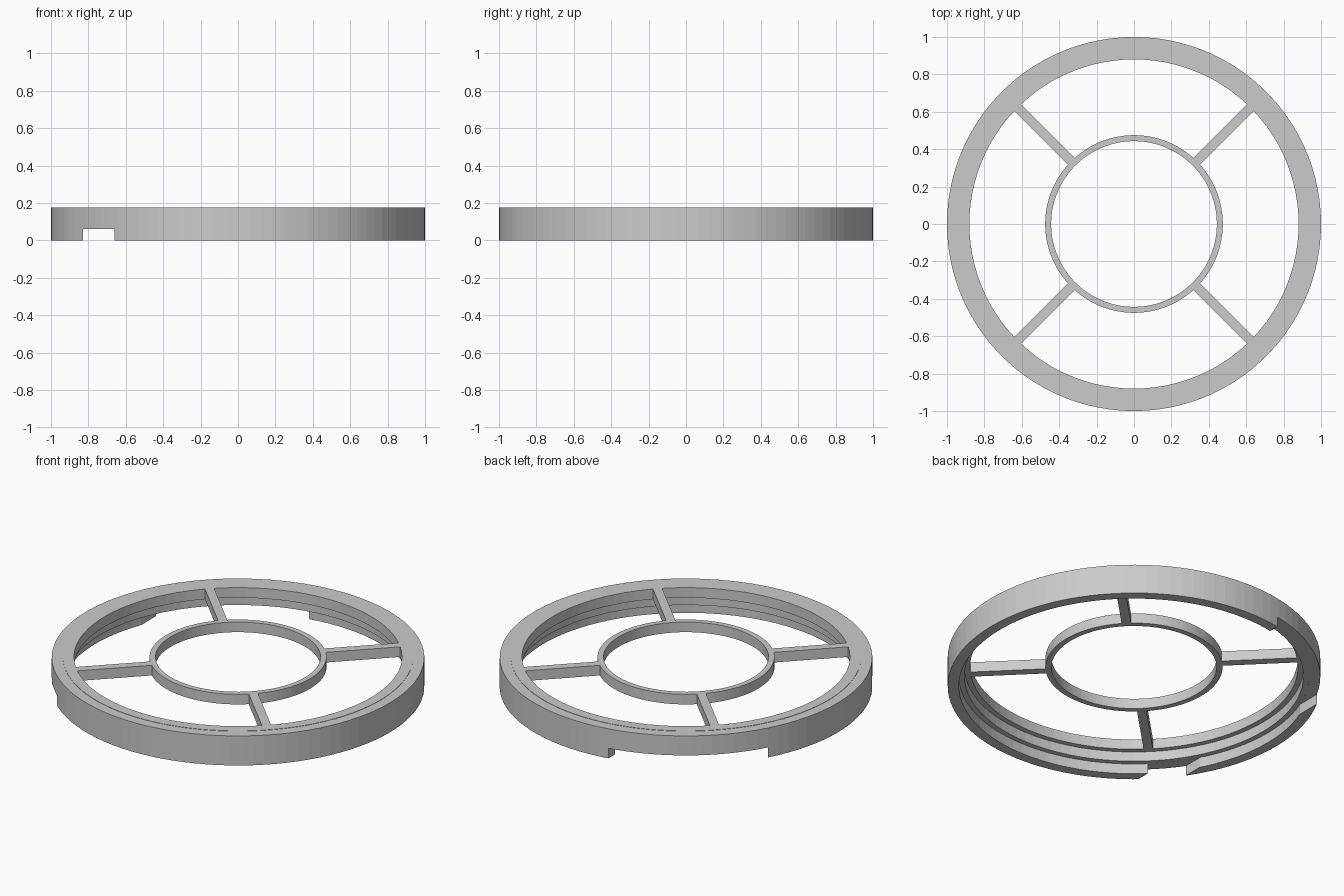
import bpy, bmesh, math
from mathutils import Matrix, Vector

cube = bpy.data.objects.get("Cube")
if cube:
    bpy.data.objects.remove(cube, do_unlink=True)

SEGMENTS = 100
TOP, FLANGE = 0.177, 0.117    # top of the frame, underside of flange and spokes
STEP = 0.06                   # height of the lower band and its notches

gray = bpy.data.materials.new("plain_gray")
gray.use_nodes = True
color = (0.6, 0.6, 0.6, 1)
gray.diffuse_color = color
gray.node_tree.nodes["Principled BSDF"].inputs["Base Color"].default_value = color


def add_object(name, bm):
    bmesh.ops.recalc_face_normals(bm, faces=bm.faces[:])
    mesh = bpy.data.meshes.new(name)
    bm.to_mesh(mesh)
    bm.free()
    mesh.materials.append(gray)
    obj = bpy.data.objects.new(name, mesh)
    bpy.context.collection.objects.link(obj)
    return obj


def lathe(name, profile):
    """Sweep a closed (radius, height) profile around z."""
    bm = bmesh.new()
    rings = []
    for i in range(SEGMENTS):
        a = math.tau * i / SEGMENTS
        rings.append([bm.verts.new((r * math.cos(a), r * math.sin(a), z)) for r, z in profile])
    n = len(profile)
    for i in range(SEGMENTS):
        here, there = rings[i], rings[(i + 1) % SEGMENTS]
        for j in range(n):
            k = (j + 1) % n
            bm.faces.new((here[j], there[j], there[k], here[k]))
    return add_object(name, bm)


def box(name, low, high, turn=0.0):
    """Box between two corners, then turned about z."""
    low, high = Vector(low), Vector(high)
    bm = bmesh.new()
    bmesh.ops.create_cube(bm, size=1)
    bmesh.ops.scale(bm, vec=high - low, verts=bm.verts)
    bmesh.ops.translate(bm, vec=(low + high) / 2, verts=bm.verts)
    bmesh.ops.rotate(bm, matrix=Matrix.Rotation(turn, 3, 'Z'), verts=bm.verts)
    return add_object(name, bm)


def cut(obj, cutter):
    """Subtract the cutter and discard it."""
    mod = obj.modifiers.new("notch", 'BOOLEAN')
    mod.operation = 'DIFFERENCE'
    mod.solver = 'EXACT'
    mod.object = cutter
    bpy.context.view_layer.update()
    graph = bpy.context.evaluated_depsgraph_get()
    mesh = bpy.data.meshes.new_from_object(obj.evaluated_get(graph))
    obj.modifiers.clear()
    obj.data = mesh
    bpy.data.objects.remove(cutter, do_unlink=True)


# Outer rim: thin flange on top, stepping outward twice towards the bottom
rim = lathe("outer_rim", [
    (1, 0), (1, TOP - 0.002), (0.94, TOP - 0.002), (0.94, TOP), (0.88, TOP),
    (0.88, FLANGE), (0.91, FLANGE), (0.91, STEP), (0.94, STEP), (0.94, 0)])

# Narrow notch at the front and wide notch at the back of the lower band
cut(rim, box("front_notch", (-0.83, -1.2, -0.1), (-0.66, 0, STEP - 0.0005)))
cut(rim, box("back_notch", (-0.875, 0, -0.1), (-0.18, 1.2, STEP - 0.0005)))

# Inner ring
lathe("inner_ring", [(0.475, FLANGE), (0.475, TOP), (0.443, TOP), (0.443, FLANGE)])

# Four diagonal spokes joining the ring to the rim
for i, name in enumerate(("back_left", "back_right", "front_right", "front_left")):
    box(name + "_spoke", (0.47, -0.025, FLANGE), (0.885, 0.025, TOP),
        math.radians(45 + 90 * i))
